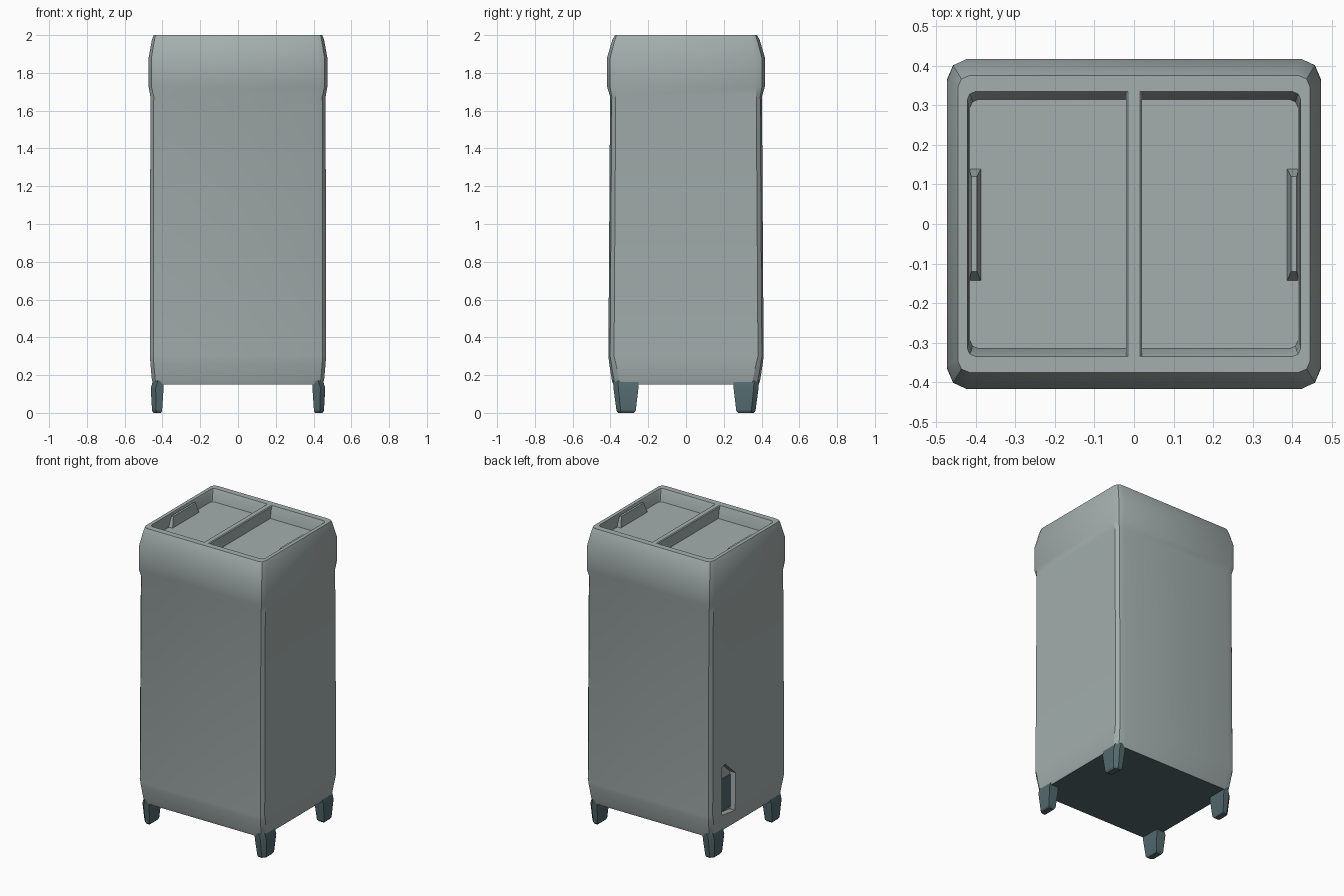
import bpy, bmesh, math

if "Cube" in bpy.data.objects:
    bpy.data.objects.remove(bpy.data.objects["Cube"])


def material(name, rgb):
    m = bpy.data.materials.new(name)
    m.diffuse_color = (*rgb, 1)
    m.use_nodes = True
    m.node_tree.nodes["Principled BSDF"].inputs["Base Color"].default_value = m.diffuse_color
    return m


GREY = material("pale grey", (0.37, 0.43, 0.42))
TEAL = material("dark teal", (0.085, 0.14, 0.152))


def finish(name, bm, mats, angle=25):
    bmesh.ops.recalc_face_normals(bm, faces=bm.faces)
    me = bpy.data.meshes.new(name)
    bm.to_mesh(me)
    bm.free()
    ob = bpy.data.objects.new(name, me)
    bpy.context.collection.objects.link(ob)
    for m in mats:
        me.materials.append(m)
    bpy.ops.object.select_all(action='DESELECT')
    ob.select_set(True)
    bpy.context.view_layer.objects.active = ob
    bpy.ops.object.shade_smooth_by_angle(angle=math.radians(angle))
    return ob


def corner_loop(hx, hy, cx, cy, cut):
    """Rectangle outline with a two-facet bevel on every corner."""
    q = [(hx, hy - cy), (hx - cx * cut, hy - cy * cut), (hx - cx, hy)]
    pts = q + [(-x, y) for x, y in reversed(q)]
    return pts + [(-x, -y) for x, y in pts]


def loft(bm, loops):
    """Skin (points, z) loops and cap both ends; returns the caps."""
    rings = [[bm.verts.new((x, y, z)) for x, y in pts] for pts, z in loops]
    n = len(rings[0])
    for a, b in zip(rings, rings[1:]):
        for i in range(n):
            bm.faces.new((a[i], a[(i + 1) % n], b[(i + 1) % n], b[i]))
    return bm.faces.new(rings[0]), bm.faces.new(rings[-1])


# Cabinet: outer skin, rim and sunken top in one lofted shell
sections = [  # half x, half y, corner x, corner y, z
    (0.448, 0.385, 0.05, 0.04, 0.150),
    (0.456, 0.393, 0.06, 0.04, 0.175),
    (0.464, 0.407, 0.06, 0.035, 0.265),
    (0.466, 0.411, 0.06, 0.03, 0.300),
    (0.464, 0.402, 0.06, 0.03, 1.675),
    (0.473, 0.417, 0.05, 0.05, 1.725),
    (0.473, 0.418, 0.05, 0.055, 1.880),
    (0.456, 0.390, 0.045, 0.045, 1.975),
    (0.446, 0.376, 0.03, 0.03, 2.000),
    (0.422, 0.335, 0.02, 0.02, 2.000),
    (0.418, 0.327, 0.02, 0.02, 1.980),
    (0.415, 0.315, 0.02, 0.02, 1.920),
]
bm = bmesh.new()
bottom, floor = loft(bm, [(corner_loop(hx, hy, cx, cy, 0.3), z)
                          for hx, hy, cx, cy, z in sections])
bottom.material_index = 1
cabinet = finish("cabinet", bm, [GREY, TEAL])

# Side niche with a slanted top, cut into the left wall
outline = [(0.28, 0.265), (0.28, 0.585), (0.25, 0.60), (0.14, 0.50), (0.14, 0.245)]
bm = bmesh.new()
ends = [[bm.verts.new((x, y, z)) for y, z in outline] for x in (-0.60, -0.425)]
for e in ends:
    bm.faces.new(e)
for i in range(5):
    j = (i + 1) % 5
    bm.faces.new((ends[0][i], ends[0][j], ends[1][j], ends[1][i]))
cutter = finish("niche_cutter", bm, [GREY, TEAL])
cutter.hide_render = True
mod = cabinet.modifiers.new("niche", 'BOOLEAN')
mod.operation, mod.solver, mod.object = 'DIFFERENCE', 'EXACT', cutter
bpy.context.view_layer.objects.active = cabinet
bpy.ops.object.modifier_apply(modifier=mod.name)
bpy.data.objects.remove(cutter)


def box(name, lo, hi, mat, bevel=0.0):
    bm = bmesh.new()
    bmesh.ops.create_cube(bm, size=1)
    for v in bm.verts:
        v.co = [(a + b) / 2 + c * (b - a) for a, b, c in zip(lo, hi, v.co)]
    if bevel:
        bmesh.ops.bevel(bm, geom=bm.edges[:], offset=bevel, segments=1, affect='EDGES')
    return finish(name, bm, [mat])


# Dark lower panel at the back of the niche
box("niche_panel", (-0.430, 0.142, 0.262), (-0.424, 0.278, 0.48), TEAL)

# Divider between the two top wells
box("divider", (-0.02, -0.345, 1.91), (0.02, 0.345, 2.0), GREY, 0.005)

# Finger grips on the inner side walls
for side, label in ((-1, "left"), (1, "right")):
    bm = bmesh.new()
    loft(bm, [([(side * 0.418, -0.145), (side * 0.387, -0.145),
                (side * 0.387, 0.14), (side * 0.418, 0.14)], 1.915),
              ([(side * 0.412, -0.12), (side * 0.398, -0.12),
                (side * 0.398, 0.12), (side * 0.412, 0.12)], 1.988)])
    finish(label + "_grip", bm, [GREY])

# Four tapered legs with a chamfered outer corner
for sx in (-1, 1):
    for sy in (-1, 1):
        bm = bmesh.new()
        loops = []
        for x0, x1, y0, y1, c, z in (
                (0.408, 0.448, 0.275, 0.360, 0.018, 0.0),
                (0.402, 0.455, 0.266, 0.368, 0.022, 0.012),
                (0.394, 0.462, 0.252, 0.384, 0.026, 0.130),
                (0.394, 0.450, 0.252, 0.386, 0.026, 0.172)):
            pts = [(x0, y0), (x1, y0), (x1, y1 - c), (x1 - c, y1), (x0, y1)]
            loops.append(([(sx * x, sy * y) for x, y in pts], z))
        loft(bm, loops)
        name = ("front" if sy < 0 else "back") + ("_left" if sx < 0 else "_right")
        finish(name + "_leg", bm, [TEAL])
